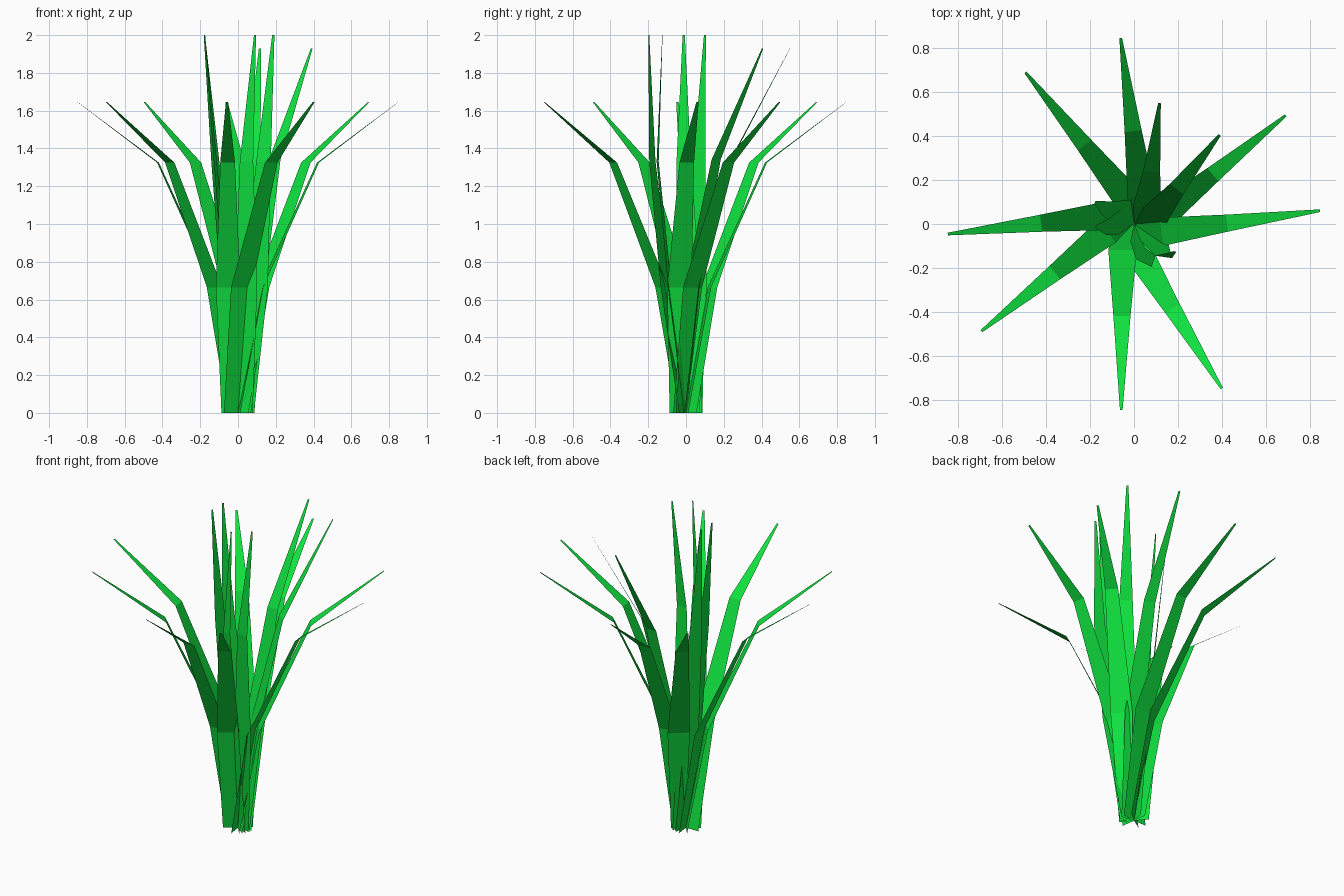
import bpy
from math import cos, sin, radians
from mathutils import Vector

if "Cube" in bpy.data.objects:
    bpy.data.objects.remove(bpy.data.objects["Cube"])

green = bpy.data.materials.new("leaf_green")
green.diffuse_color = (0.005, 0.76, 0.05, 1)
green.use_nodes = True
green.node_tree.nodes["Principled BSDF"].inputs["Base Color"].default_value = green.diffuse_color

WIDTHS = (0.085, 0.13, 0.078, 0.012)


def blade(name, centres, width_angle):
    """Flat three-segment strip that narrows to a tip."""
    a = radians(width_angle)
    side = Vector((cos(a), sin(a), 0))
    verts = []
    for c, w in zip(centres, WIDTHS):
        verts += [Vector(c) - side * w / 2, Vector(c) + side * w / 2]
    faces = [(2 * i, 2 * i + 1, 2 * i + 3, 2 * i + 2) for i in range(3)]
    mesh = bpy.data.meshes.new(name)
    mesh.from_pydata(verts, [], faces)
    mesh.materials.append(green)
    ob = bpy.data.objects.new(name, mesh)
    bpy.context.collection.objects.link(ob)


def leaning_blade(name, angle, reach, heights, shift):
    """Blade leaning outward along an angle, set to the right of the axis."""
    a = radians(angle)
    out, right = Vector((cos(a), sin(a), 0)), Vector((sin(a), -cos(a), 0))
    pts = [out * r + right * s + Vector((0, 0, z))
           for r, z, s in zip(reach, heights, shift)]
    blade(name, pts, angle - 90)


# Outer ring of drooping blades
SHIFT = (0.045, 0.052, 0.055, 0.058)
for i, ang in enumerate((8, 39.5, 98, 129.5, 187, 219, 270, 302)):
    leaning_blade(f"outer_blade_{i + 1}", ang, (0, 0.118, 0.42, 0.848),
                  (0, 0.665, 1.325, 1.645), SHIFT)

# Middle blades, half bent
for i, ang in enumerate((52, 84)):
    leaning_blade(f"middle_blade_{i + 1}", ang, (0, 0.08, 0.245, 0.56),
                  (0, 0.665, 1.34, 1.93), SHIFT)

# Upright inner blades: tip, bend position and width direction
UPRIGHT = [((0.09, -0.197), (0.045, -0.178), -25),
           ((0.187, -0.125), (0.135, -0.15), -8),
           ((-0.175, -0.012), (-0.12, -0.012), 78),
           ((-0.178, 0.1), (-0.12, 0.07), 57)]
for i, (tip, bend, wa) in enumerate(UPRIGHT):
    a = radians(wa)
    base = Vector((cos(a), sin(a), 0)) * 0.043
    bend = Vector((*bend, 0))
    pts = [base, base.lerp(bend, 0.55) + Vector((0, 0, 0.665)),
           bend + Vector((0, 0, 1.33)), Vector((*tip, 2.0))]
    blade(f"upright_blade_{i + 1}", pts, wa)
